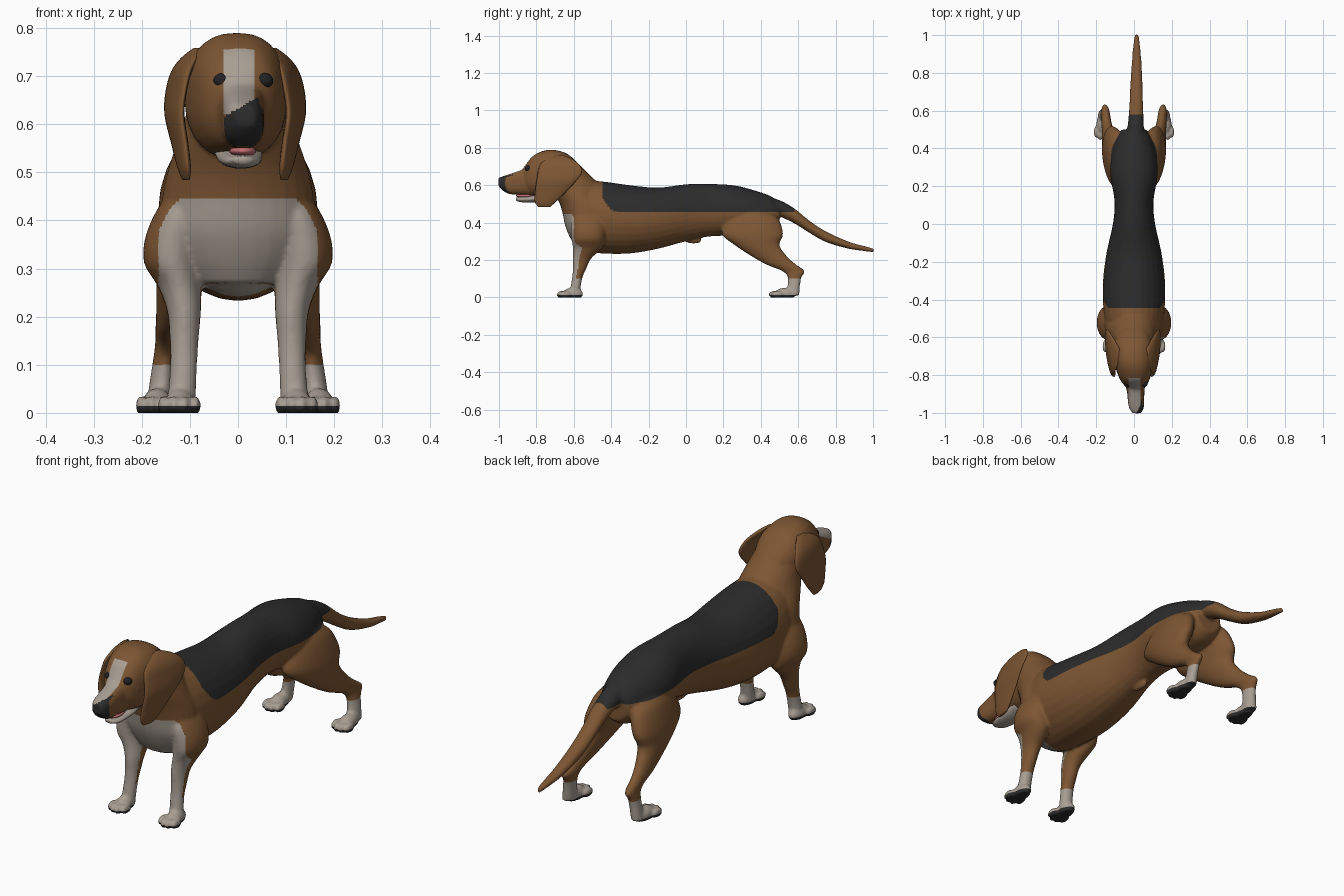
import bpy
import bmesh
import math
from mathutils import Matrix

default_cube = bpy.data.objects.get("Cube")
if default_cube:
    bpy.data.objects.remove(default_cube, do_unlink=True)


def make_material(name, colour):
    mat = bpy.data.materials.new(name)
    mat.use_nodes = True
    mat.diffuse_color = (*colour, 1)
    mat.node_tree.nodes["Principled BSDF"].inputs["Base Color"].default_value = (*colour, 1)
    return mat


brown = make_material("brown fur", (.205, .093, .033))
black = make_material("black fur", (.025, .025, .025))
white = make_material("white fur", (.39, .34, .29))
pink = make_material("pink tongue", (.55, .16, .17))
dark = make_material("dark eye", (.016, .016, .018))


def catmull(sections, steps):
    """Smoothly resample a list of section tuples."""
    out = []
    last = len(sections) - 1
    for i in range(last):
        a, b = sections[max(i - 1, 0)], sections[i]
        c, d = sections[i + 1], sections[min(i + 2, last)]
        for k in range(steps):
            t = k / steps
            out.append([q + t * ((r - p) + t * ((2 * p - 5 * q + 4 * r - s)
                        + t * (3 * q - p - 3 * r + s))) / 2
                        for p, q, r, s in zip(a, b, c, d)])
    out.append(list(sections[last]))
    return out


def loft(bm, sections, axis, power=2, side=1, shift=0, shear=0, sides=28):
    """Sections: position on the axis, low, high, centre x, half width."""
    rings = []
    for pos, low, high, centre, half in catmull(sections, 4):
        ring = []
        for k in range(sides):
            angle = math.tau * k / sides
            u, v = [math.copysign(abs(w) ** (2 / power), w)
                    for w in (math.cos(angle), math.sin(angle))]
            across = v * (high - low) / 2
            x = (centre + half * u + shear * across) * side + shift
            other = (low + high) / 2 + across
            ring.append(bm.verts.new((x, pos, other) if axis == "y" else (x, other, pos)))
        rings.append(ring)
    faces = [bm.faces.new(rings[0]), bm.faces.new(rings[-1])]
    for a, b in zip(rings, rings[1:]):
        for k in range(sides):
            n = (k + 1) % sides
            faces.append(bm.faces.new((a[k], a[n], b[n], b[k])))
    bmesh.ops.recalc_face_normals(bm, faces=faces)


def ball(bm, centre, radii):
    bmesh.ops.create_uvsphere(bm, u_segments=24, v_segments=14, radius=1,
                              matrix=Matrix.LocRotScale(centre, None, radii))


def finish(bm, name, *materials):
    mesh = bpy.data.meshes.new(name)
    bm.to_mesh(mesh)
    bm.free()
    obj = bpy.data.objects.new(name, mesh)
    bpy.context.scene.collection.objects.link(obj)
    for mat in materials:
        mesh.materials.append(mat)
    for poly in mesh.polygons:
        poly.use_smooth = True
    return obj


# Torso, neck, skull, muzzle and tail
TORSO = [(-.62, .32, .54, 0, .08), (-.55, .25, .62, 0, .14), (-.45, .235, .62, 0, .162),
         (-.3, .235, .6, 0, .164), (-.15, .26, .587, 0, .145), (0, .3, .605, 0, .112),
         (.12, .325, .607, 0, .103), (.25, .33, .6, 0, .124), (.35, .33, .577, 0, .12),
         (.45, .34, .543, 0, .092), (.5, .37, .505, 0, .065)]
NECK = [(.27, -.59, -.42, 0, .1), (.32, -.62, -.4, 0, .14), (.38, -.645, -.4, 0, .163),
        (.45, -.66, -.4, 0, .157), (.5, -.675, -.41, 0, .147), (.55, -.7, -.44, 0, .131),
        (.6, -.73, -.46, 0, .113), (.66, -.76, -.52, 0, .1), (.72, -.76, -.58, 0, .08)]
SKULL = [(-.88, .6, .68, .01, .03), (-.855, .57, .712, .007, .058), (-.82, .545, .755, .004, .08),
         (-.76, .53, .785, 0, .098), (-.7, .53, .788, -.004, .106),
         (-.63, .55, .765, -.005, .102), (-.56, .58, .7, -.003, .07)]
MUZZLE = [(-1.002, .595, .638, .016, .022), (-.975, .568, .649, .013, .038),
          (-.94, .552, .661, .011, .043), (-.89, .549, .678, .009, .046),
          (-.83, .543, .705, .005, .055), (-.76, .54, .72, 0, .06)]
TAIL = [(.4, .46, .55, 0, .06), (.5, .432, .52, .008, .045), (.58, .395, .475, .011, .039),
        (.66, .345, .41, .012, .035), (.75, .295, .352, .013, .032),
        (.87, .26, .298, .014, .025), (.95, .248, .276, .014, .018), (1.003, .24, .262, .014, .01)]
# Legs, as horizontal slices
HIND_LEG = [(.49, .28, .4, .05, .04), (.46, .245, .445, .062, .055), (.42, .215, .495, .082, .061),
            (.34, .19, .52, .105, .06), (.28, .26, .5, .119, .05), (.22, .35, .54, .133, .036),
            (.175, .43, .59, .143, .028), (.14, .515, .636, .149, .023),
            (.1, .545, .615, .156, .022), (.01, .535, .605, .166, .026)]
FRONT_LEG = [(.45, -.6, -.45, .11, .04), (.41, -.615, -.43, .121, .054),
             (.36, -.615, -.43, .134, .06), (.31, -.612, -.435, .137, .058),
             (.265, -.605, -.445, .122, .046), (.21, -.605, -.505, .112, .035),
             (.15, -.605, -.535, .112, .03), (.1, -.61, -.555, .113, .028),
             (.01, -.625, -.57, .118, .03)]

body = bmesh.new()
loft(body, TORSO, "y")
loft(body, NECK, "z")
loft(body, SKULL, "y", power=2.4)
loft(body, MUZZLE, "y", power=2.8)
loft(body, TAIL, "y")
ball(body, (0, .04, .305), (.014, .045, .018))


def paw(side, x, y):
    """A low pad with four toes pointing forward."""
    ball(body, (side * x, y + .01, .018), (.031, .055, .034))
    for step in range(4):
        offset = (step - 1.5) * .022
        reach = .047 if step in (1, 2) else .033
        ball(body, (side * x + offset, y - reach, .015), (.0115, .032, .021))


for side in (-1, 1):
    loft(body, HIND_LEG, "z", side=side, shear=.08)
    loft(body, FRONT_LEG, "z", side=side)
    paw(side, .168, .52)
    paw(side, .122, -.615)

dog = finish(body, "body", brown)

# Fuse the body parts into one skin
remesh = dog.modifiers.new("fuse", "REMESH")
remesh.mode = "VOXEL"
remesh.voxel_size = .0065
smooth = dog.modifiers.new("soften", "SMOOTH")
smooth.factor = .5
smooth.iterations = 6
bpy.context.view_layer.update()
graph = bpy.context.evaluated_depsgraph_get()
skin = bpy.data.meshes.new_from_object(dog.evaluated_get(graph))
dog.modifiers.clear()
dog.data = skin
skin.name = "body"
skin.materials.clear()
for mat in (brown, black, white):
    skin.materials.append(mat)
for vert in skin.vertices:
    vert.co.z = max(vert.co.z, 0)

# Cut clean edges where the coat changes colour
cut = bmesh.new()
cut.from_mesh(skin)
SADDLE_Z, BIB_Z, SOCK_Z, PAD_Z = .456, .446, .1, .014
SADDLE_FRONT, SADDLE_BACK = -.445, .58
BLAZE_LEFT, BLAZE_RIGHT = .034, -.03
for axis, places in enumerate(((BLAZE_LEFT, BLAZE_RIGHT), (SADDLE_FRONT, SADDLE_BACK),
                               (SADDLE_Z, BIB_Z, SOCK_Z, PAD_Z))):
    normal = [float(i == axis) for i in range(3)]
    for place in places:
        bmesh.ops.bisect_plane(cut, geom=cut.verts[:] + cut.edges[:] + cut.faces[:], dist=.0005,
                               plane_co=[place * n for n in normal], plane_no=normal)
cut.to_mesh(skin)
cut.free()


def coat(c, n):
    """Coat colour slot by place: brown, black or white."""
    x, y, z = c
    if z < PAD_Z:
        return 1
    if z < SOCK_Z:
        return 2
    # Saddle with a rounded front corner
    corner = max(0, -.34 - y) / .105
    if SADDLE_FRONT < y < SADDLE_BACK and z > SADDLE_Z + .08 * corner ** 3:
        return 1
    # Nose and front of the lip, then blaze
    if y < -.925 and -.032 < x < .053 and z < .638 + .6 * (x - .01) and n.y < -.18 and n.z > -.95:
        return 1
    if y < -.8 and .6 < z < .756 and BLAZE_RIGHT < x < BLAZE_LEFT and n.z > .1:
        return 2
    # Chest bib and the fronts of the legs
    bib_top = BIB_Z - .07 * max(0, (abs(x) - .11) / .055) ** 2
    if -.72 < y < -.48 and z < bib_top and abs(x) < .165 and n.y < -.22:
        return 2
    return 0


for poly in skin.polygons:
    poly.use_smooth = True
    poly.material_index = coat(poly.center, poly.normal)

# Hanging ears
EAR = [(.758, -.7, -.65, .076, .01), (.738, -.75, -.605, .094, .015), (.71, -.78, -.57, .111, .016),
       (.67, -.792, -.555, .122, .015), (.62, -.8, -.59, .126, .015), (.56, -.808, -.645, .115, .014),
       (.51, -.808, -.697, .106, .012), (.484, -.79, -.725, .102, .006)]
for side, label in ((1, "left"), (-1, "right")):
    ear = bmesh.new()
    loft(ear, EAR, "z", side=side, shift=-.006, shear=.14)
    finish(ear, label + "_ear", brown)
    eye = bmesh.new()
    ball(eye, (.011 + side * .044, -.844, .69), (.018, .018, .016))
    finish(eye, label + "_eye", dark)

# Open mouth
jaw = bmesh.new()
loft(jaw, [(-.91, .518, .534, .01, .018), (-.88, .509, .538, .008, .036),
           (-.8, .509, .55, .004, .046), (-.74, .525, .565, 0, .05)], "y")
finish(jaw, "lower_jaw", white)
tongue = bmesh.new()
ball(tongue, (.01, -.86, .544), (.028, .05, .012))
finish(tongue, "tongue", pink)
